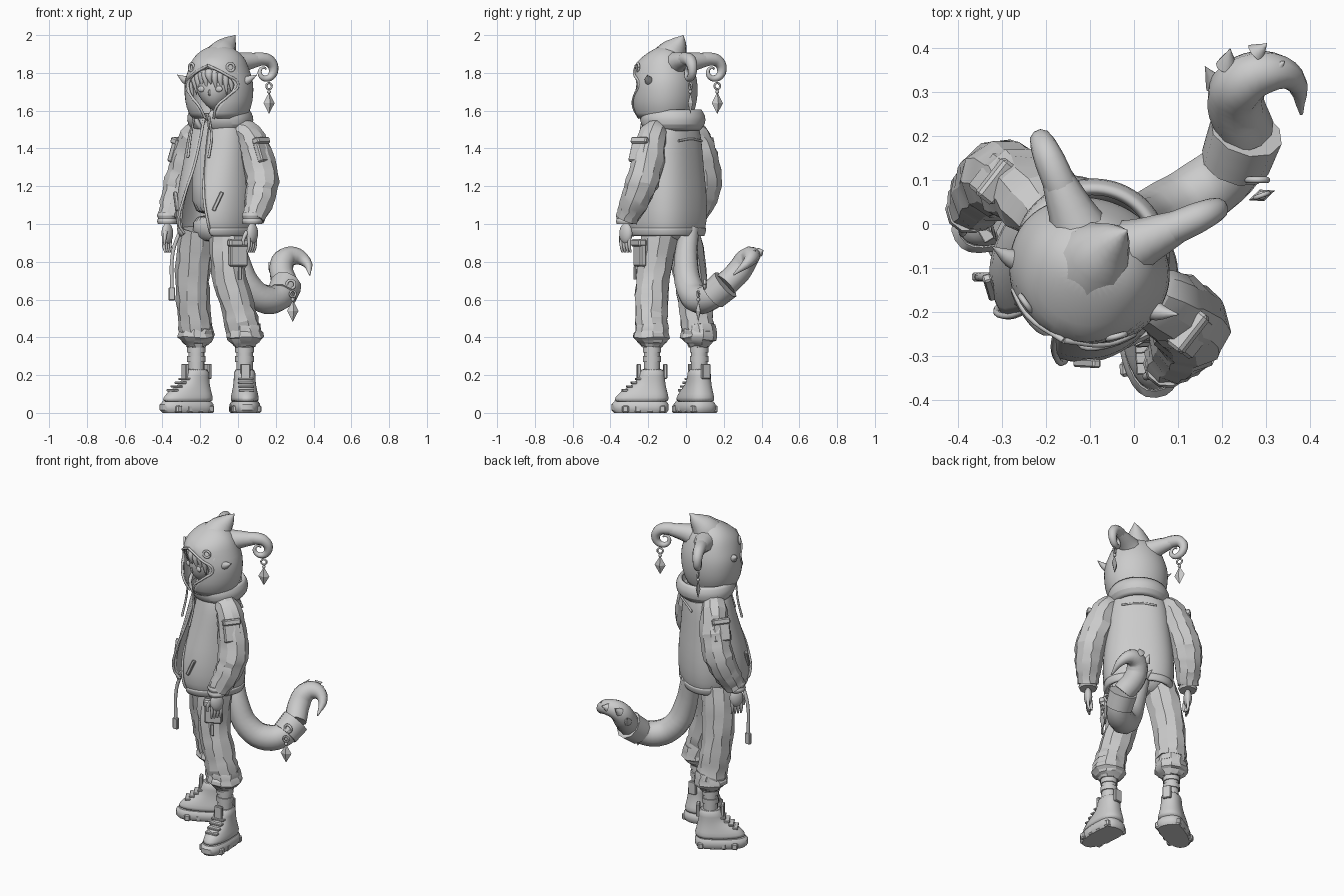
import bpy, bmesh, random
from math import sin, cos, pi, radians, copysign
from mathutils import Matrix, Vector

random.seed(4)
cube = bpy.data.objects.get("Cube")
if cube:
    bpy.data.objects.remove(cube, do_unlink=True)

clay = bpy.data.materials.new("light_grey")
clay.use_nodes = True
clay.diffuse_color = (.6, .6, .6, 1)
clay.node_tree.nodes["Principled BSDF"].inputs["Base Color"].default_value = clay.diffuse_color


def turned(at, degrees):
    return Matrix.Translation(at) @ Matrix.Rotation(radians(degrees), 4, "Z")


WORLD = Matrix()
BODY = turned((-.1, -.08, 0), -38)
HEAD = turned((-.1, -.1, 0), -20)


def select(obj):
    bpy.ops.object.select_all(action="DESELECT")
    obj.select_set(True)
    bpy.context.view_layer.objects.active = obj


def finish(obj, place, angle):
    obj.data.materials.clear()
    obj.data.materials.append(clay)
    obj.matrix_world = place
    select(obj)
    bpy.ops.object.shade_smooth_by_angle(angle=radians(angle))
    return obj


def make(name, bm, place, angle=40):
    mesh = bpy.data.meshes.new(name)
    bm.to_mesh(mesh)
    bm.free()
    obj = bpy.data.objects.new(name, mesh)
    bpy.context.collection.objects.link(obj)
    return finish(obj, place, angle)


def on_ring(ring, degrees, back, square):
    """Point of a ring, counted from the front; a square below one makes it boxier."""
    z, wide, front, gap = ring
    x, y = -sin(radians(degrees)), -cos(radians(degrees))
    depth = front if y < 0 else back * wide
    return wide * copysign(abs(x) ** square, x), depth * copysign(abs(y) ** square, y), z


def shell(name, rings, back, place, thick=0, rounding=1, square=1):
    """Loft of rings (height, half width, front depth, front gap in degrees).
    The back depth is a share of the width; without a thickness the ends are closed."""
    bm = bmesh.new()
    count = 30
    rows = [[bm.verts.new(on_ring(ring, ring[3] + (360 - 2 * ring[3]) * i / count, back, square))
             for i in range(count + 1)] for ring in rings]
    for low, high in zip(rows, rows[1:]):
        for i in range(count):
            bm.faces.new((low[i], low[i + 1], high[i + 1], high[i]))
    bmesh.ops.remove_doubles(bm, verts=bm.verts, dist=.002)
    if not thick:
        bmesh.ops.holes_fill(bm, edges=[e for e in bm.edges if e.is_boundary], sides=0)
    bmesh.ops.recalc_face_normals(bm, faces=bm.faces)
    obj = make(name, bm, place)
    obj.modifiers.new("rounding", "SUBSURF").levels = rounding
    if thick:
        wall = obj.modifiers.new("cloth", "SOLIDIFY")
        wall.thickness, wall.offset = thick, 0


def tube(name, points, start, end=None, belly=0, place=WORLD, crease=0):
    """Round sweep whose radius runs from start to end and swells by belly halfway."""
    curve = bpy.data.curves.new(name, "CURVE")
    curve.dimensions = "3D"
    curve.bevel_depth, curve.bevel_resolution = 1, 3
    curve.resolution_u, curve.use_fill_caps = 4, True
    line = curve.splines.new("BEZIER")
    line.bezier_points.add(len(points) - 1)
    end = start if end is None else end
    for i, (knot, co) in enumerate(zip(line.bezier_points, points)):
        t = i / (len(points) - 1)
        knot.co, knot.radius = co, start + (end - start) * t + belly * sin(pi * t)
        knot.handle_left_type = knot.handle_right_type = "AUTO"
    obj = bpy.data.objects.new(name, curve)
    bpy.context.collection.objects.link(obj)
    select(obj)
    bpy.ops.object.convert(target="MESH")
    obj = bpy.context.object
    for v in obj.data.vertices:
        v.co += Vector([random.uniform(-crease, crease) for axis in "xyz"])
    finish(obj, place, 20 if crease else 40)


def edging(name, rings, place, square=1):
    """Cord along both sides of the front gap of a shell."""
    for s in (-1, 1):
        tube(name, [on_ring(ring, s * ring[3], 1, square) for ring in rings], .007, place=place)


def box(name, at, size, place=WORLD, turn=0, tilt=0):
    bm = bmesh.new()
    bmesh.ops.create_cube(bm, size=1, matrix=Matrix.Diagonal((*size, 1)))
    bmesh.ops.bevel(bm, geom=bm.edges[:], offset=min(size) / 5, segments=1, affect="EDGES")
    make(name, bm, place @ turned(at, turn) @ Matrix.Rotation(radians(tilt), 4, "Y"), 20)


def ball(name, at, size, place=WORLD, turn=0, u=20, v=14, angle=40):
    bm = bmesh.new()
    bmesh.ops.create_uvsphere(bm, u_segments=u, v_segments=v, radius=1,
                              matrix=Matrix.Diagonal((*size, 1)))
    return make(name, bm, place @ turned(at, turn), angle)


def hoop(name, at, radius, place=WORLD, turn=0):
    loop = [(radius * cos(i * pi / 6), 0, radius * sin(i * pi / 6)) for i in range(13)]
    tube(name, loop, radius / 3, place=place @ turned(at, turn))


def charm(name, at, turn):
    """Hanging diamond under a bead and a small hoop."""
    drop = Vector((0, 0, -.03))
    hoop(name + "_hoop", at, .016, turn=turn)
    ball(name + "_bead", at + drop, (.01, .01, .01))
    ball(name + "_diamond", at + drop * 3, (.032, .014, .058), turn=turn, u=4, v=2, angle=5)


# Head, hair and pointed ears
face = ball("face", (0, -.03, 1.73), (.12, .12, .13), HEAD)
for v in face.data.vertices:
    if v.co.z < 0:
        v.co.x *= 1 + 3 * v.co.z
        v.co.y += v.co.z / 10
tube("neck", [(0, 0, 1.5), (0, 0, 1.66)], .05, place=HEAD)
tube("nose", [(0, -.14, 1.72), (0, -.155, 1.69), (0, -.14, 1.68)], .003, belly=.003, place=HEAD)
ball("hair_cap", (0, -.03, 1.81), (.13, .13, .06), HEAD)
for i in range(-5, 6):
    x, sweep = i * .025, abs(i) * .014
    tube("hair_lock", [(x * .8, sweep - .12, 1.83), (x, sweep - .155, 1.79),
                       (x + .01, sweep - .155, 1.74 - sweep - i % 2 * .015)], .024, .002, .01, HEAD)
for s in (-1, 1):
    tube("ear", [(s * .13, -.04, 1.74), (s * .18, -.04, 1.765), (s * .225, -.03, 1.79)],
         .03, .001, .005, HEAD)
    ball("eye", (s * .05, -.14, 1.715), (.02, .009, .016), HEAD)
    hoop("hood_button", (s * .11, -.125, 1.83), .02, HEAD, s * 35)

# Hood with its opening and crest
hood = [(1.56, .14, .15, 10), (1.62, .17, .18, 16), (1.68, .18, .18, 36), (1.74, .18, .18, 54),
        (1.79, .17, .18, 34), (1.84, .15, .175, 0), (1.88, .13, .13, 0), (1.92, .09, .07, 0),
        (1.95, .001, .001, 0)]
shell("hood", hood, .85, HEAD, .012)
edging("hood_edge", hood[:6], HEAD)
tube("hood_crest", [(0, 0, 1.84), (.01, .04, 1.91), (.03, .08, 1.96), (.05, .11, 2)],
     .12, .001, place=HEAD)

# Curled horns with hanging charms
for side, base, turn in (("left", (0, -.05, 1.81), 24), ("right", (-.13, 0, 1.81), 113)):
    place = turned(base, turn)
    path = [(-.04, 0, .03), (.04, 0, .05)]
    for i in range(11):
        curl, reach = pi / 2 - i * .7, .062 - i * .005
        path.append((.155 + reach * cos(curl), 0, reach * sin(curl)))
    tube(side + "_horn_root", path[:3], .075, .028, place=place)
    tube(side + "_horn", path[1:], .04, .004, -.006, place)
    charm(side + "_horn_charm", place @ Vector((.18, 0, -.08)), turn)

# Jacket, shirt and cowl
shell("shirt", [(1.03, .15, .14, 0), (1.2, .15, .15, 0), (1.45, .14, .11, 0), (1.58, .07, .07, 0)],
      .8, BODY)
jacket = [(.95, .18, .2, 24), (1, .2, .235, 24), (1.15, .2, .22, 14), (1.3, .18, .17, 8),
          (1.45, .17, .13, 5), (1.53, .15, .11, 5), (1.58, .1, .1, 5)]
shell("jacket", jacket, .78, BODY, .012, square=.8)
edging("zip_edge", jacket, BODY, .8)
shell("jacket_hem", [(.94, .18, .2, 24), (.96, .19, .215, 24), (.98, .19, .215, 24)],
      .78, BODY, .02, square=.8)
shell("cowl", [(1.5, .14, .11, 8), (1.53, .17, .14, 10), (1.57, .17, .15, 14), (1.6, .15, .14, 18)],
      1.05, BODY, .02)
tube("back_seam", [(-.1, .13, 1.44), (0, .135, 1.45), (.1, .13, 1.44)], .006, place=BODY)

# Sleeves, cuffs, pockets and hands
for side, s in (("left", 1), ("right", -1)):
    wrist = Vector((s * .285, -.08, 1))
    tube(side + "_sleeve", [(s * x, y, z) for x, y, z in (
        (.1, 0, 1.51), (.18, .02, 1.47), (.23, .03, 1.35), (.275, .02, 1.22), (.285, -.02, 1.12),
        (.285, -.07, 1.03))], .055, .06, .032, BODY, .005)
    for z in (0, .03):
        tube(side + "_cuff", [wrist + Vector((0, 0, z + i * .015)) for i in range(3)],
             .05, .05, .005, BODY)
    box(side + "_arm_pocket", (s * .285, .01, 1.39), (.035, .1, .13), BODY, tilt=-s * 20)
    box(side + "_arm_flap", (s * .275, .01, 1.44), (.045, .105, .035), BODY, tilt=-s * 20)
    ball(side + "_palm", wrist - Vector((0, 0, .05)), (.024, .04, .055), BODY)
    for i in range(4):
        knuckle = wrist + Vector((0, i * .018 - .03, -.07))
        tube(side + "_finger", [knuckle, knuckle - Vector((0, 0, .05)),
                                knuckle - Vector((s * .01, 0, .08))], .011, .006, place=BODY)
    tube(side + "_thumb", [wrist + Vector((-s * .01, -.03, -.04)), wrist + Vector((-s * .02, -.05, -.08)),
                           wrist + Vector((-s * .02, -.05, -.11))], .013, .006, place=BODY)
    box(side + "_jacket_pocket", (s * .14, -.19, 1.12), (.02, .02, .11), BODY, s * 35, s * 25)
    tube(side + "_drawstring", [(s * .05, -.15, 1.57), (s * .07, -.155, 1.46), (s * .07, -.18, 1.35)],
         .005, .007, place=BODY)

# Trouser seat, pocket and hanging strap
shell("trouser_seat", [(.9, .12, .09, 0), (.96, .16, .12, 0), (1.06, .15, .12, 0)], .8, BODY)
box("thigh_pocket", (0, -.245, .84), (.1, .035, .13), turn=25)
box("thigh_pocket_flap", (0, -.25, .9), (.11, .045, .04), turn=25)
box("pocket_strap", (.01, -.27, .74), (.02, .01, .07), turn=25)
tube("hip_strap", [(-.3, -.12, .98), (-.345, -.12, .85), (-.35, -.12, .64)], .01)
box("strap_buckle", (-.35, -.12, .63), (.035, .02, .07))

# Baggy legs, socks and chunky boots
legs = (("left", 4, [(-.05, -.13, .97), (-.05, -.17, .75), (0, -.185, .55), (.035, -.18, .42)]),
        ("right", -60, [(-.21, -.02, .97), (-.24, .02, .75), (-.235, .05, .55), (-.22, .07, .42)]))
for side, turn, path in legs:
    tube(side + "_trouser", path, .1, .09, -.005, crease=.006)
    place = turned((*path[-1][:2], 0), turn)
    tube(side + "_trouser_cuff", [(0, 0, .47), (0, 0, .4), (0, 0, .35)], .085, .055, .03, place, .005)
    tube(side + "_sock", [(0, 0, .2), (0, 0, .38)], .044, place=place)
    for z in (.27, .32):
        tube(side + "_ankle_band", [(0, 0, z), (0, 0, z + .03)], .05, place=place)
    shell(side + "_sole", [(0, .07, .2, 0), (.015, .08, .215, 0), (.045, .08, .215, 0), (.06, .07, .2, 0)],
          1.1, place, rounding=0, square=.8)
    shell(side + "_boot", [(.05, .075, .21, 0), (.08, .075, .2, 0), (.12, .065, .16, 0),
                           (.15, .06, .1, 0), (.19, .056, .07, 0), (.24, .06, .07, 0)],
          1.2, place, square=.9)
    for i in range(4):
        box(side + "_tread", (0, .05 - i * .065, .02), (.155, .035, .04), place)
        box(side + "_lace", (0, i * .024 - .145, .12 + i * .02), (.08, .03, .012), place)
    for name, y in (("_tongue", -.07), ("_heel_tab", .07)):
        box(side + name, (0, y, .22), (.05, .02, .08), place)

# Tail with brush, band, fur tufts and charm
tail = [Vector(p) for p in (
    (-.04, .02, .98), (0, 0, .8), (.06, .02, .66), (.15, .07, .6), (.23, .14, .62), (.255, .21, .68),
    (.23, .28, .75), (.245, .32, .81), (.3, .345, .83), (.36, .33, .8), (.38, .25, .73))]
tube("tail", tail[:6], .05, .06, .022)
tube("tail_brush", tail[5:], .065, .004, .022)
tube("tail_band", [tail[4], (tail[4] + tail[5]) / 2, tail[5]], .08, .085)
for knot, ahead in zip(tail[6:9], tail[7:]):
    outward = (knot - Vector((.32, .22, .72))).normalized()
    for lean in (-.02, .02):
        side = Vector((lean, -lean, 0))
        tube("fur_tuft", [knot + outward * .03 + side, knot.lerp(ahead, .5) + outward * .07 + side],
             .025, .001)
hoop("tail_band_ring", (.28, .1, .68), .022)
charm("tail_charm", Vector((.29, .065, .63)), 20)
